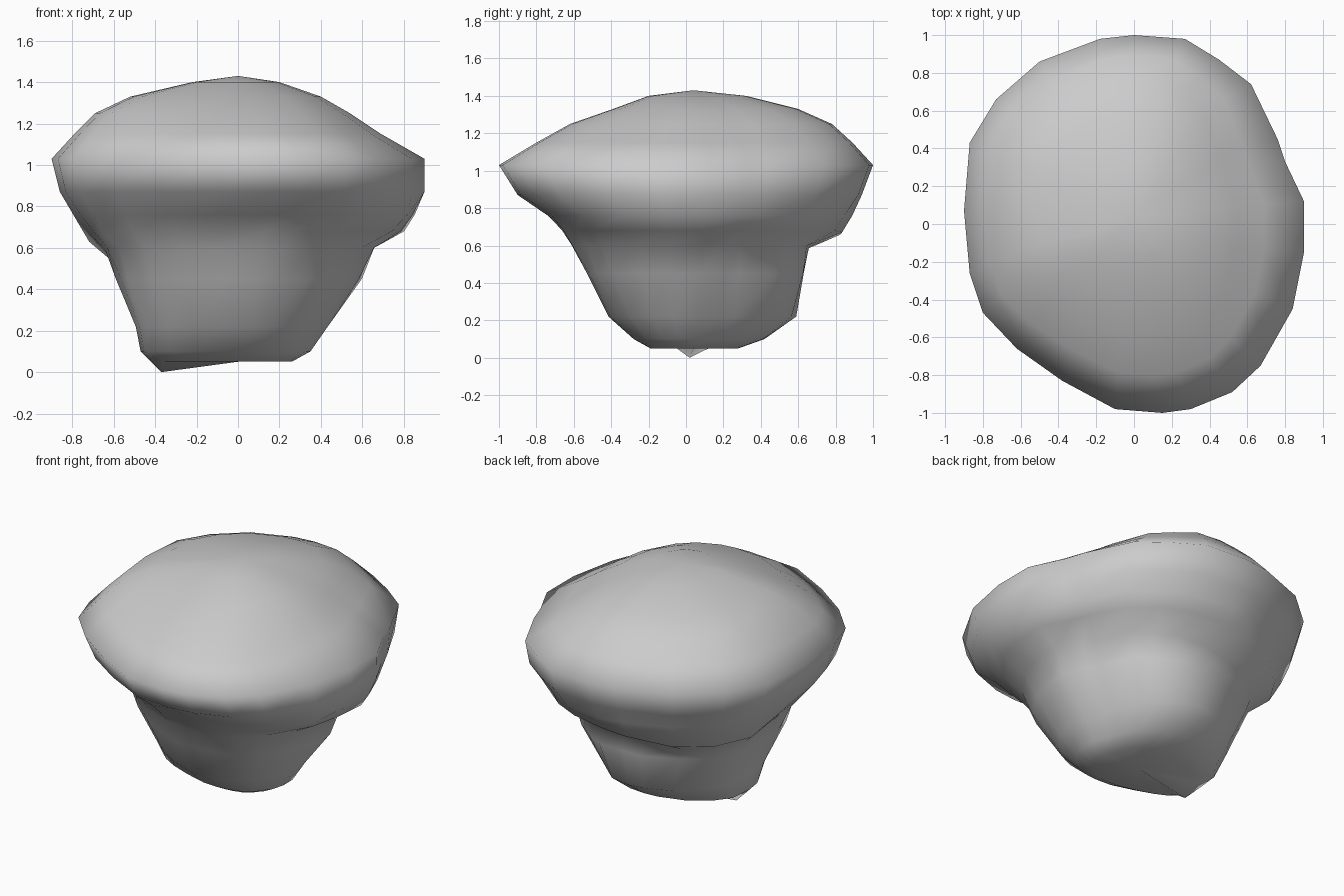
import bpy, bmesh, math, random

random.seed(4)

# Rim outline seen from above, counter-clockwise
RIM = [(0.90, 0.12), (0.80, 0.33), (0.76, 0.45), (0.62, 0.74), (0.45, 0.87),
       (0.27, 0.98), (0.0, 1.0), (-0.18, 0.98), (-0.50, 0.86), (-0.73, 0.66),
       (-0.87, 0.43), (-0.90, 0.07), (-0.87, -0.26), (-0.80, -0.47),
       (-0.62, -0.66), (-0.38, -0.83), (-0.10, -0.98), (0.15, -1.0),
       (0.30, -0.98), (0.52, -0.89), (0.67, -0.75), (0.84, -0.45), (0.90, -0.15)]

# Height, then reach to the left, right, front and back
LEVELS = [(0.05, 0.37, 0.26, 0.19, 0.28), (0.10, 0.47, 0.35, 0.28, 0.42),
          (0.22, 0.50, 0.43, 0.41, 0.58), (0.45, 0.59, 0.59, 0.53, 0.64),
          (0.60, 0.65, 0.65, 0.61, 0.66), (0.68, 0.73, 0.80, 0.66, 0.83),
          (0.76, 0.80, 0.86, 0.75, 0.88), (0.87, 0.86, 0.90, 0.90, 0.94),
          (1.03, 0.90, 0.90, 1.00, 1.00), (1.15, 0.79, 0.69, 0.80, 0.89),
          (1.25, 0.69, 0.54, 0.62, 0.78), (1.33, 0.52, 0.40, 0.39, 0.60),
          (1.40, 0.22, 0.20, 0.20, 0.32)]

bm = bmesh.new()
rings = []
for z, left, right, front, back in LEVELS:
    ring = []
    for x, y in RIM:
        px = x / 0.9 * (right if x > 0 else left)
        py = y * (back if y > 0 else front)
        # slight weathering on the stem
        k = 1 + (random.uniform(-0.025, 0.02) if 0.15 < z < 0.8 else 0)
        # low corner of the base on the left
        drop = 0.05 if z == 0.05 and x < -0.89 else 0
        # overhang sags at the back left
        if 0.55 < z < 0.7:
            facing = (y - x) / math.sqrt(2) / math.hypot(x, y)
            drop = 0.07 * max(0, facing) ** 6
        ring.append(bm.verts.new((px * k, py * k, z - drop)))
    rings.append(ring)

# Skin between the rings
n = len(RIM)
for a, b in zip(rings, rings[1:]):
    for i in range(n):
        j = (i + 1) % n
        bm.faces.new((a[i], a[j], b[j], b[i]))

# Close base and crown
base = bm.verts.new((0.0, 0.04, 0.05))
crown = bm.verts.new((0.0, 0.04, 1.43))
for i in range(n):
    j = (i + 1) % n
    bm.faces.new((rings[0][j], rings[0][i], base))
    bm.faces.new((rings[-1][i], rings[-1][j], crown))

bmesh.ops.recalc_face_normals(bm, faces=bm.faces)
for f in bm.faces:
    f.smooth = True
mesh = bpy.data.meshes.new("mushroom_rock")
bm.to_mesh(mesh)
bm.free()
rock = bpy.data.objects.new("mushroom_rock", mesh)
bpy.context.collection.objects.link(rock)
